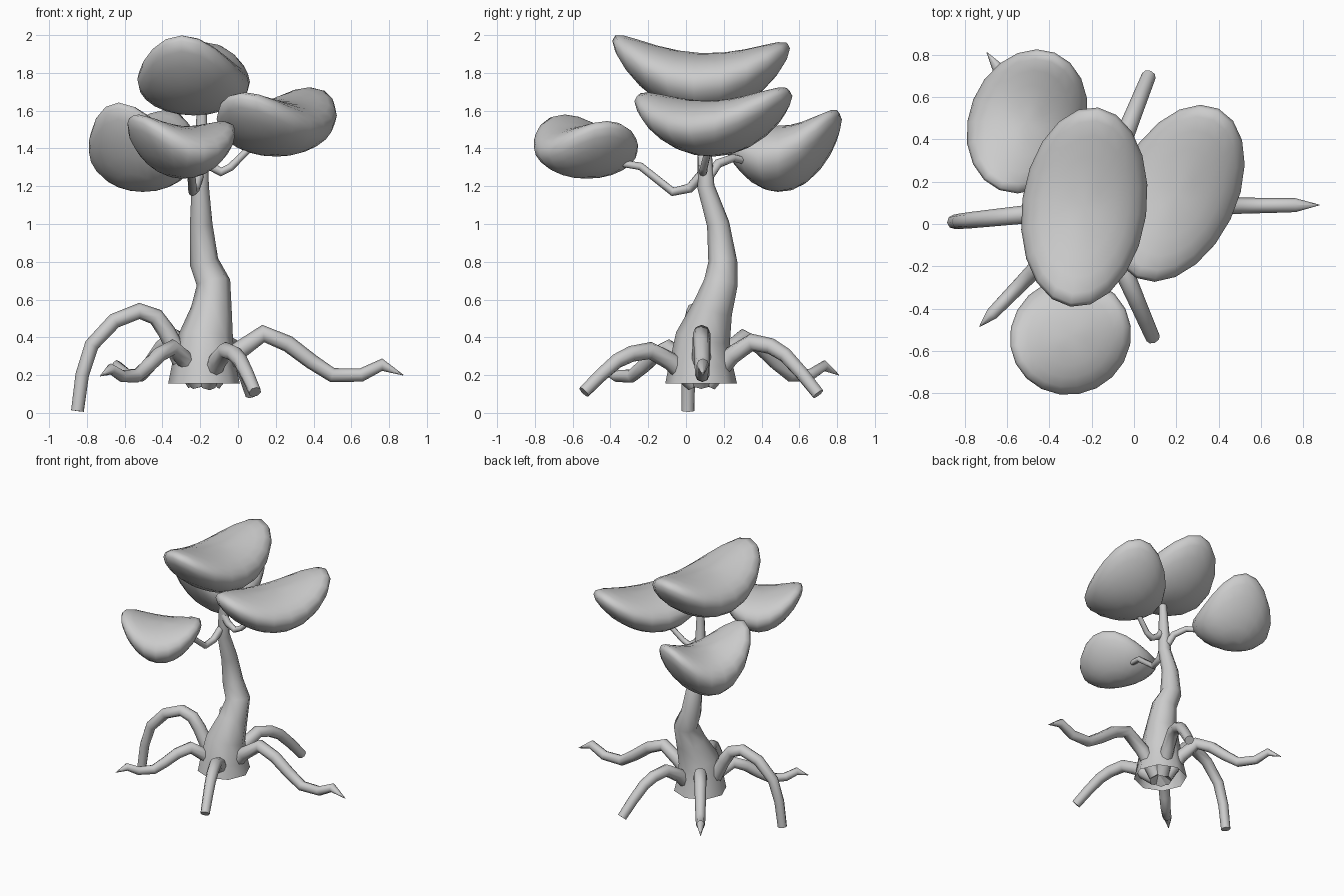
import bpy, bmesh, math
from mathutils import Matrix, Vector

if "Cube" in bpy.data.objects:
    bpy.data.objects.remove(bpy.data.objects["Cube"])


def add_object(name, me):
    ob = bpy.data.objects.new(name, me)
    bpy.context.collection.objects.link(ob)
    return ob


def tube(name, pts, radii, caps=True):
    """Round tube through points, one radius per point."""
    cu = bpy.data.curves.new(name, 'CURVE')
    cu.dimensions = '3D'
    cu.bevel_depth = 1.0
    cu.bevel_resolution = 2
    cu.use_fill_caps = caps
    sp = cu.splines.new('POLY')
    sp.points.add(len(pts) - 1)
    for p, co, r in zip(sp.points, pts, radii):
        p.co = (*co, 1)
        p.radius = r
    tmp = add_object(name + "_path", cu)
    bpy.context.view_layer.update()
    me = bpy.data.meshes.new_from_object(
        tmp.evaluated_get(bpy.context.evaluated_depsgraph_get()))
    bpy.data.objects.remove(tmp)
    for f in me.polygons:
        f.use_smooth = len(f.vertices) <= 4
    return add_object(name, me)


def taper(n, r0, r1):
    return [r0 + (r1 - r0) * i / (n - 1) for i in range(n)]


def root(name, end, rise, profile, r_end, pointed=False):
    """Root running straight out from the trunk, its height set by a profile."""
    hub = Vector((-.18, .08))
    foot = Vector(end[:2])
    start = hub + (foot - hub).normalized() * .04
    pts = [(*start, .16)]
    for t, h in profile:
        pts.append((*start.lerp(foot, t), end[2] + rise * h))
    radii = taper(len(pts), .052, r_end)
    if pointed:
        radii[-1] = .002
    tube(name, pts, radii)


def foliage(name, centre, axis, length, width, thick, bend, tilt):
    """Pillow of leaves: flattened ball whose long ends curl upward."""
    bm = bmesh.new()
    bmesh.ops.create_uvsphere(bm, u_segments=20, v_segments=12, radius=1)
    for v in bm.verts:
        u, w, h = v.co
        v.co = (u * length, w * width, h * thick + bend * u * u + tilt * u)
    ang = math.atan2(axis[1], axis[0])
    bm.transform(Matrix.Translation(Vector(centre)) @ Matrix.Rotation(ang, 4, 'Z'))
    for f in bm.faces:
        f.smooth = True
    me = bpy.data.meshes.new(name)
    bm.to_mesh(me)
    bm.free()
    add_object(name, me)


# Trunk, flared and open at the base
spine = [(-.18, .08, .155), (-.18, .08, .25), (-.17, .09, .4), (-.14, .14, .55),
         (-.13, .185, .69), (-.18, .195, .8), (-.195, .17, 1), (-.2, .105, 1.2),
         (-.19, .09, 1.66)]
tube("trunk", spine, [.19, .17, .145, .108, .09, .077, .06, .046, .024], caps=False)

# Root side profiles: (fraction outward, fraction of rise)
arch = [(.22, .75), (.4, 1), (.57, .92), (.7, .75), (.85, .4), (1, 0)]
hoop = [(.14, .53), (.25, .79), (.34, .94), (.48, 1), (.69, .9), (.88, .66), (.96, .36), (1, 0)]
wave = [(.13, .55), (.27, 1), (.4, .75), (.52, .33), (.63, 0), (.78, 0), (.89, .25), (1, 0)]

root("root_left", (-.85, .01, .01), .53, hoop, .034)
root("root_front", (.09, -.54, .11), .22, arch, .034)
root("root_back", (.07, .7, .1), .275, arch, .034)
root("root_right", (.875, .09, .2), .22, wave, .03, True)
root("root_front_left", (-.73, -.485, .195), .15, wave, .026, True)
root("root_back_left", (-.695, .81, .2), .2, wave, .026, True)

# Thin branches carrying the side foliage
branches = {
    "branch_front": [(-.2, .1, 1.28), (-.225, .02, 1.19), (-.24, -.07, 1.17),
                     (-.25, -.24, 1.305), (-.28, -.45, 1.34)],
    "branch_right": [(-.2, .09, 1.38), (-.15, .09, 1.31), (-.09, .09, 1.275),
                     (-.04, .095, 1.3), (.1, .13, 1.44)],
    "branch_left": [(-.2, .1, 1.22), (-.23, .17, 1.32), (-.28, .25, 1.35), (-.42, .41, 1.31)],
}
for name, path in branches.items():
    tube(name, path, taper(len(path), .028, .018))

# Foliage pillows
foliage("foliage_top", (-.235, .08, 1.74), (.13, .94), .475, .295, .165, .21, -.02)
foliage("foliage_right", (.205, .145, 1.505), (.4, .82), .445, .28, .148, .175, .015)
foliage("foliage_front", (-.3, -.53, 1.38), (.5, .25), .29, .275, .14, .15, -.02)
foliage("foliage_left", (-.505, .485, 1.345), (.27, .67), .35, .275, .175, .25, -.02)
